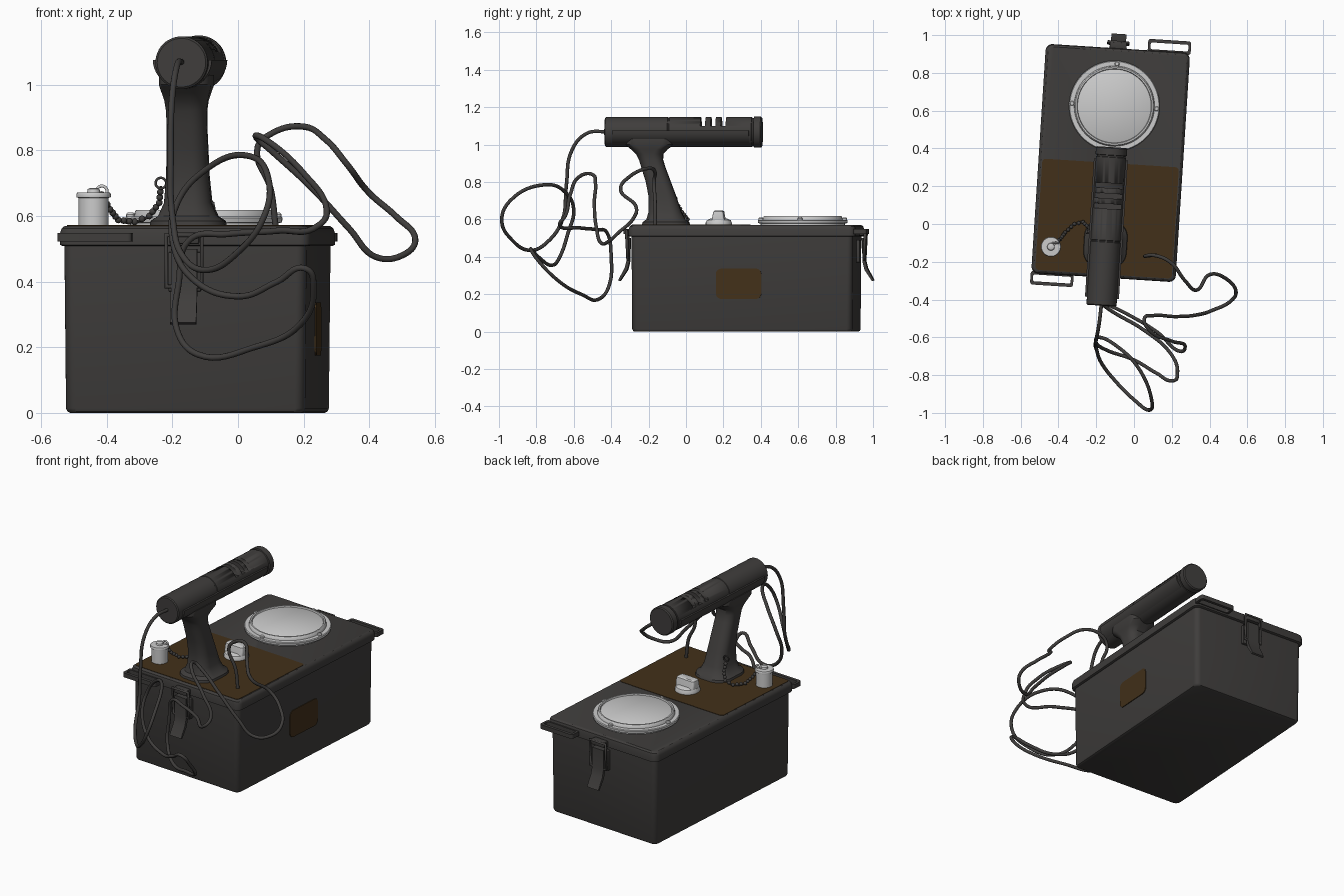
import bpy, bmesh, math
from mathutils import Matrix, Vector
from math import sin, cos, pi, radians

if "Cube" in bpy.data.objects:
    bpy.data.objects.remove(bpy.data.objects["Cube"])

# the whole case sits slightly turned on the ground
BASE = Matrix.Translation((-0.1235, 0.323, 0)) @ Matrix.Rotation(radians(-3.7), 4, 'Z')
FLIP = [Matrix.Identity(4), Matrix.Rotation(pi, 4, 'Z')]
ALONG_Y = Matrix.Rotation(-pi / 2, 4, 'X')
T = Matrix.Translation


def material(name, col):
    m = bpy.data.materials.new(name)
    m.diffuse_color = (*col, 1)
    m.use_nodes = True
    m.node_tree.nodes["Principled BSDF"].inputs["Base Color"].default_value = m.diffuse_color
    return m


DARK = material("dark_metal", (0.05, 0.047, 0.045))
BROWN = material("brown_label", (0.055, 0.03, 0.01))


def add(name, bm, mat=None, m=Matrix.Identity(4)):
    bmesh.ops.recalc_face_normals(bm, faces=bm.faces)
    me = bpy.data.meshes.new(name)
    bm.to_mesh(me)
    bm.free()
    me.polygons.foreach_set("use_smooth", [True] * len(me.polygons))
    me.set_sharp_from_angle(angle=radians(35))
    ob = bpy.data.objects.new(name, me)
    bpy.context.collection.objects.link(ob)
    ob.matrix_world = BASE @ m
    if mat:
        me.materials.append(mat)
    return ob


def loft(name, rings, mat=None, m=Matrix.Identity(4), closed=False):
    bm = bmesh.new()
    vs = [[bm.verts.new(p) for p in r] for r in rings]
    n = len(vs[0])
    for a, b in zip(vs, vs[1:] + ([vs[0]] if closed else [])):
        for i in range(n):
            j = (i + 1) % n
            bm.faces.new((a[i], a[j], b[j], b[i]))
    if not closed:
        bm.faces.new(vs[0])
        bm.faces.new(vs[-1])
    return add(name, bm, mat, m)


def rrect(hx, hy, r, z, cx=0, cy=0, seg=6):
    pts = []
    for k, (sx, sy) in enumerate(((1, 1), (-1, 1), (-1, -1), (1, -1))):
        for i in range(seg + 1):
            a = (k + i / seg) * pi / 2
            pts.append((cx + sx * (hx - r) + r * cos(a), cy + sy * (hy - r) + r * sin(a), z))
    return pts


def lathe(name, prof, mat=None, m=Matrix.Identity(4), n=48):
    rings = [[(r * cos(2 * pi * i / n), r * sin(2 * pi * i / n), z) for i in range(n)] for r, z in prof]
    return loft(name, rings, mat, m)


def box(name, c, s, mat=None, bev=0.004, m=Matrix.Identity(4)):
    bm = bmesh.new()
    bmesh.ops.create_cube(bm, size=1, matrix=T(c) @ Matrix.Diagonal((*s, 1)))
    if bev:
        bmesh.ops.bevel(bm, geom=bm.edges[:], offset=bev, segments=2, affect='EDGES', profile=0.5)
    return add(name, bm, mat, m)


def wire(name, pts, rad, mat, m, cyclic=False, smooth=True):
    cu = bpy.data.curves.new(name, 'CURVE')
    cu.dimensions = '3D'
    cu.bevel_depth, cu.bevel_resolution, cu.resolution_u = rad, 3, 8
    cu.use_fill_caps = True
    sp = cu.splines.new('BEZIER')
    sp.bezier_points.add(len(pts) - 1)
    for bp, p in zip(sp.bezier_points, pts):
        bp.co = p
        bp.handle_left_type = bp.handle_right_type = 'AUTO' if smooth else 'VECTOR'
    sp.use_cyclic_u = cyclic
    ob = bpy.data.objects.new(name, cu)
    bpy.context.collection.objects.link(ob)
    ob.matrix_world = m
    cu.materials.append(mat)
    return ob


# case body and lid
loft("case_body", [rrect(.353, .578, .02, 0), rrect(.361, .586, .03, .004), rrect(.365, .59, .03, .014),
                   rrect(.37, .594, .03, .53)], DARK)
loft("case_lid", [rrect(.374, .6, .03, .508), rrect(.3825, .608, .035, .512), rrect(.3825, .608, .035, .548),
                  rrect(.378, .604, .033, .562), rrect(.368, .594, .028, .57)], DARK)

# labels
loft("top_label", [rrect(.362, .295, .02, .568, 0, -.295), rrect(.362, .295, .02, .572, 0, -.295)], BROWN)
loft("side_label", [rrect(.081, .122, .03, -.004), rrect(.081, .122, .03, .004)], BROWN,
     T((.3675, -.018, .256)) @ Matrix.Rotation(pi / 2, 4, 'Y'))

# strap loops and latches at both ends
LEVER = [(-.595, .5), (-.62, .5), (-.625, .37), (-.635, .33), (-.675, .27), (-.685, .275),
         (-.65, .34), (-.64, .38), (-.64, .5)]
for i, f in enumerate(FLIP):
    e = ("front", "back")[i]
    o, n = (.114, .036, .014), (.1, .018, .008)
    loft(e + "_strap_loop", [rrect(*o, .522, -.271, -.633), rrect(*o, .548, -.271, -.633),
                             rrect(*n, .548, -.271, -.633), rrect(*n, .522, -.271, -.633)],
         DARK, f, closed=True)
    loft(e + "_latch_lever", [[(u, v, z) for v, z in LEVER] for u in (-.04, .04)], DARK, f)
    box(e + "_latch_catch", (0, -.622, .532), (.09, .036, .034), DARK, m=f)
    box(e + "_latch_base", (0, -.6, .43), (.1, .02, .12), DARK, m=f)
    wire(e + "_latch_bail", [(-.054, -.632, .385), (.054, -.632, .385), (.054, -.64, .542), (-.054, -.64, .542)],
         .008, DARK, BASE @ f, True, False)

# round gauge with ring and screws
GAUGE = T((0, .302, 0))
lathe("gauge_ring", [(.225, .568), (.225, .578), (.238, .58), (.24, .594), (.236, .598), (.213, .598), (.21, .614),
                     (.206, .618), (.198, .618), (.194, .606)], None, GAUGE, 64)
lathe("gauge_glass", [(.195, .59), (.195, .61), (.19, .613)], None, GAUGE, 64)
for k in range(4):
    a = k * pi / 2
    lathe("gauge_screw", [(.013, .59), (.013, .605), (.009, .61)], None,
          GAUGE @ T((.224 * cos(a), .224 * sin(a), 0)), 16)

# selector knob
KNOB = T((0, -.148, 0))
lathe("knob_base", [(.07, .57), (.07, .582), (.064, .596), (.045, .604)], None, KNOB, 32)
loft("knob_grip", [rrect(.062, .034, .012, .595), rrect(.064, .03, .012, .62), rrect(.06, .026, .012, .642),
                   rrect(.054, .02, .012, .647)], None, KNOB)

# capped connector with bead chain
CAP = T((-.287, -.463, 0))
lathe("connector_cap", [(.046, .568), (.046, .655), (.052, .657), (.053, .665), (.05, .671), (.02, .672),
                        (.018, .682), (.012, .685)], None, CAP, 32)
ring = [(.016 * cos(k * pi / 4), 0, .016 * sin(k * pi / 4)) for k in range(8)]
wire("cap_ring", ring, .005, bpy.data.materials.new("light_metal"), T((-.415, -.1, .675)), True)
wire("chain_end_ring", ring, .004, DARK, T((-.235, -.05, .7)), True)
path = [Vector(p) for p in ((-.415, -.1, .665), (-.39, -.08, .62), (-.365, -.045, .588), (-.315, .0, .582),
                            (-.27, .01, .6), (-.24, -.02, .64), (-.235, -.05, .69))]
bm = bmesh.new()
for a, b in zip(path, path[1:]):
    cnt = max(2, round((b - a).length / .02))
    for k in range(cnt):
        bmesh.ops.create_icosphere(bm, subdivisions=2, radius=.0105, matrix=T(a.lerp(b, k / cnt)))
add("bead_chain", bm, DARK, BASE.inverted())
wire("chain_core", path, .004, DARK, Matrix.Identity(4))

# pistol stand / handle: (z, rear y, front y, half width)
SEC = [(.57, -.235, .02, .115), (.585, -.232, .015, .112), (.6, -.212, -.005, .09), (.64, -.2, -.025, .072),
       (.72, -.2, -.052, .065), (.8, -.215, -.082, .063), (.88, -.24, -.112, .061), (.92, -.252, -.124, .062),
       (.95, -.268, -.122, .066), (.975, -.295, -.1, .073), (1.0, -.325, -.065, .08), (1.03, -.325, -.065, .08)]
loft("handle", [rrect(w, (b - a) / 2, min(w, (b - a) / 2) * .75, z, 0, (a + b) / 2 - .323, 8)
                for z, a, b, w in SEC], DARK)

# barrel, lower saddle and collar
AX = T((0, 0, 1.067)) @ ALONG_Y
barrel = lathe("barrel", [(.074, -.757), (.08, -.752), (.08, -.42), (.078, -.418), (.078, -.412), (.08, -.41),
                          (.08, .03), (.076, .032), (.076, .04), (.083, .042), (.083, .078), (.077, .084)],
               DARK, AX)
half = [(.09 * cos(pi * k / 20), .09 * sin(pi * k / 20) * .93 - .008) for k in range(21)]
loft("barrel_saddle", [[(x, y, z) for x, y in half] for z in (-.715, .018)], DARK, AX)

# slots across the barrel top
for k in range(3):
    c = box("slot_cutter", (0, -.23 + .055 * k, 1.15), (.3, .026, .1), None, 0)
    c.hide_render = True
    c.hide_set(True)
    c.display_type = 'WIRE'
    md = barrel.modifiers.new("slot", 'BOOLEAN')
    md.operation, md.object, md.solver = 'DIFFERENCE', c, 'EXACT'

# loose cable from the barrel to the lid
CABLE = [(-.172, -.42, 1.07), (-.185, -.53, 1.06), (-.2, -.61, .97), (-.205, -.64, .78), (-.2, -.66, .6),
         (-.17, -.74, .48), (-.1, -.83, .435), (.0, -.93, .49), (.08, -.985, .6), (.095, -.94, .7),
         (.02, -.757, .785), (-.1, -.64, .74), (-.185, -.6, .64), (-.2, -.63, .53), (-.14, -.67, .41),
         (0, -.72, .355), (.12, -.79, .4), (.205, -.83, .44), (.23, -.79, .38), (.19, -.68, .27),
         (.05, -.56, .2), (-.12, -.46, .177), (-.185, -.41, .25), (-.18, -.4, .4), (-.15, -.42, .525),
         (-.03, -.48, .545), (.12, -.57, .555), (.25, -.675, .575), (.27, -.645, .62), (.2, -.62, .73),
         (.08, -.56, .835), (.055, -.5, .84), (.1, -.485, .8), (.22, -.49, .69), (.34, -.48, .56),
         (.42, -.455, .475), (.51, -.41, .485), (.54, -.36, .53), (.48, -.285, .6), (.4, -.268, .67),
         (.33, -.35, .76), (.27, -.3, .83), (.19, -.2, .873), (.1, -.165, .85), (.06, -.17, .81),
         (.1, -.165, .68), (.115, -.165, .565)]
wire("cable", CABLE, .0095, DARK, Matrix.Identity(4))
